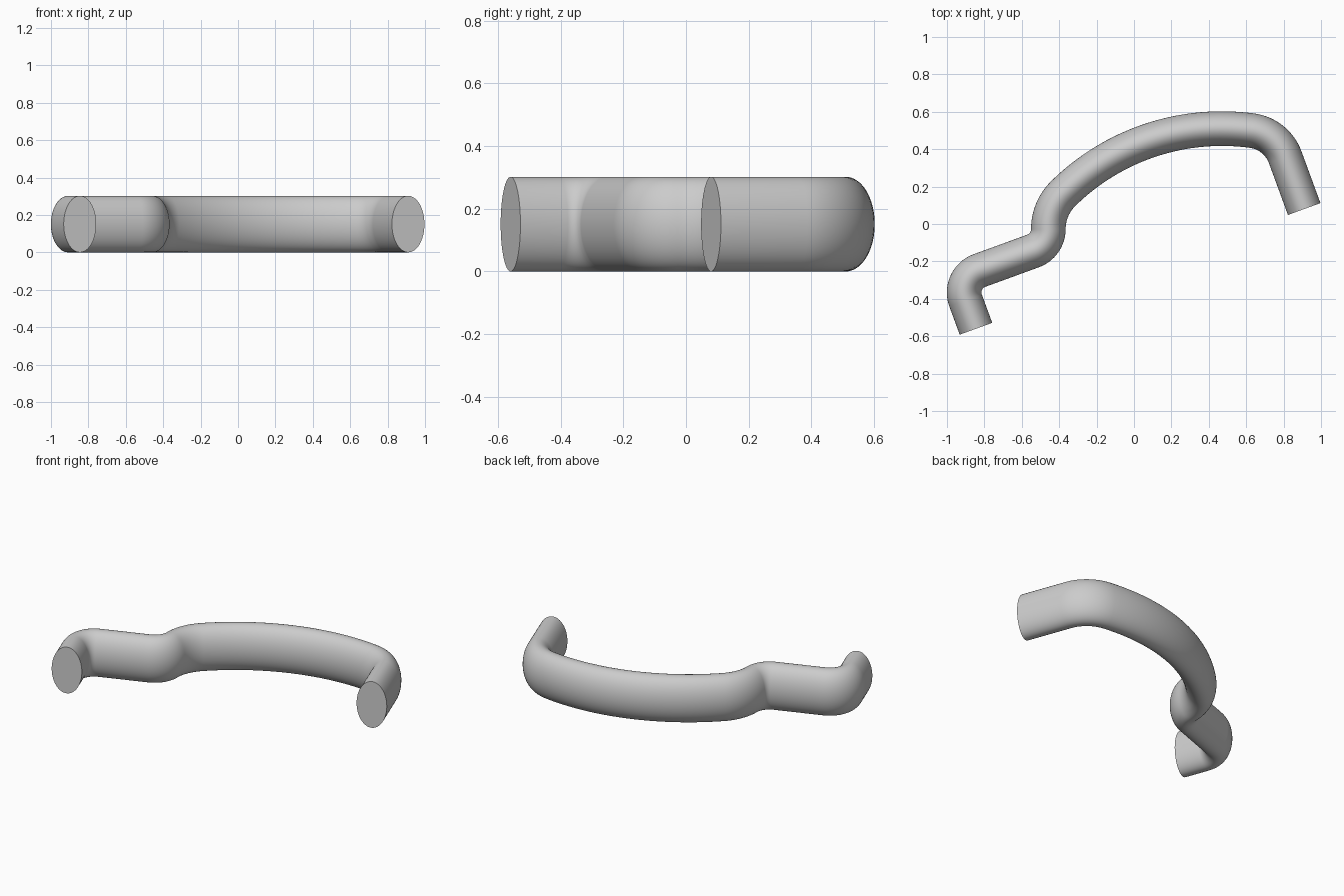
import bpy, bmesh, math
from mathutils import Vector

cube = bpy.data.objects.get("Cube")
if cube:
    bpy.data.objects.remove(cube, do_unlink=True)

HALF_WIDTH, HALF_HEIGHT, SIDES = 0.0925, 0.151, 64


def arc(cx, cy, radius, start, end, steps):
    """Centre line points paired with their sideways direction angle."""
    points = []
    for i in range(steps + 1):
        a = math.radians(start + (end - start) * i / steps)
        side = a if end < start else a + math.pi
        points.append((Vector((cx + radius * math.cos(a), cy + radius * math.sin(a), HALF_HEIGHT)), side))
    return points


def foot(x, y):
    return [(Vector((x, y, HALF_HEIGHT)), math.radians(20))]


# Centre line: two parallel feet, joined by tangent bends and a long bow
path = foot(-0.845, -0.56)
path[0] = (path[0][0], math.radians(200))
path += arc(-0.783, -0.366, 0.125, 200, 110, 20)    # foot bend
path += arc(-0.583, -0.027, 0.125, -70, 0, 16)      # step bend
path += arc(-0.192, -0.027, 0.266, 180, 134.5, 12)[1:]  # step into bow
path += arc(0.47, -0.70, 1.21, 134.5, 82.3, 32)[1:]     # long bow
path += arc(0.602, 0.281, 0.22, 82.3, 20, 16)[1:]       # far bend
path += foot(0.91, 0.08)

# Sweep an oval section along the centre line
bm = bmesh.new()
rings = []
for centre, angle in path:
    side = Vector((math.cos(angle), math.sin(angle), 0))
    ring = []
    for k in range(SIDES):
        t = math.tau * k / SIDES
        ring.append(bm.verts.new(centre + side * HALF_WIDTH * math.cos(t)
                                 + Vector((0, 0, HALF_HEIGHT * math.sin(t)))))
    rings.append(ring)
for a, b in zip(rings, rings[1:]):
    for k in range(SIDES):
        n = (k + 1) % SIDES
        bm.faces.new((a[k], a[n], b[n], b[k]))
bm.faces.new(rings[0])
bm.faces.new(rings[-1])
bmesh.ops.recalc_face_normals(bm, faces=bm.faces)
mesh = bpy.data.meshes.new("handle_bar")
bm.to_mesh(mesh)
bm.free()

handle = bpy.data.objects.new("handle_bar", mesh)
bpy.context.collection.objects.link(handle)

# Plain grey material
grey = bpy.data.materials.new("plain_grey")
grey.use_nodes = True
colour = (0.6, 0.6, 0.6, 1)
grey.diffuse_color = colour
grey.node_tree.nodes["Principled BSDF"].inputs["Base Color"].default_value = colour
mesh.materials.append(grey)

bpy.ops.object.select_all(action='DESELECT')
handle.select_set(True)
bpy.context.view_layer.objects.active = handle
bpy.ops.object.shade_smooth_by_angle(angle=math.radians(40))
